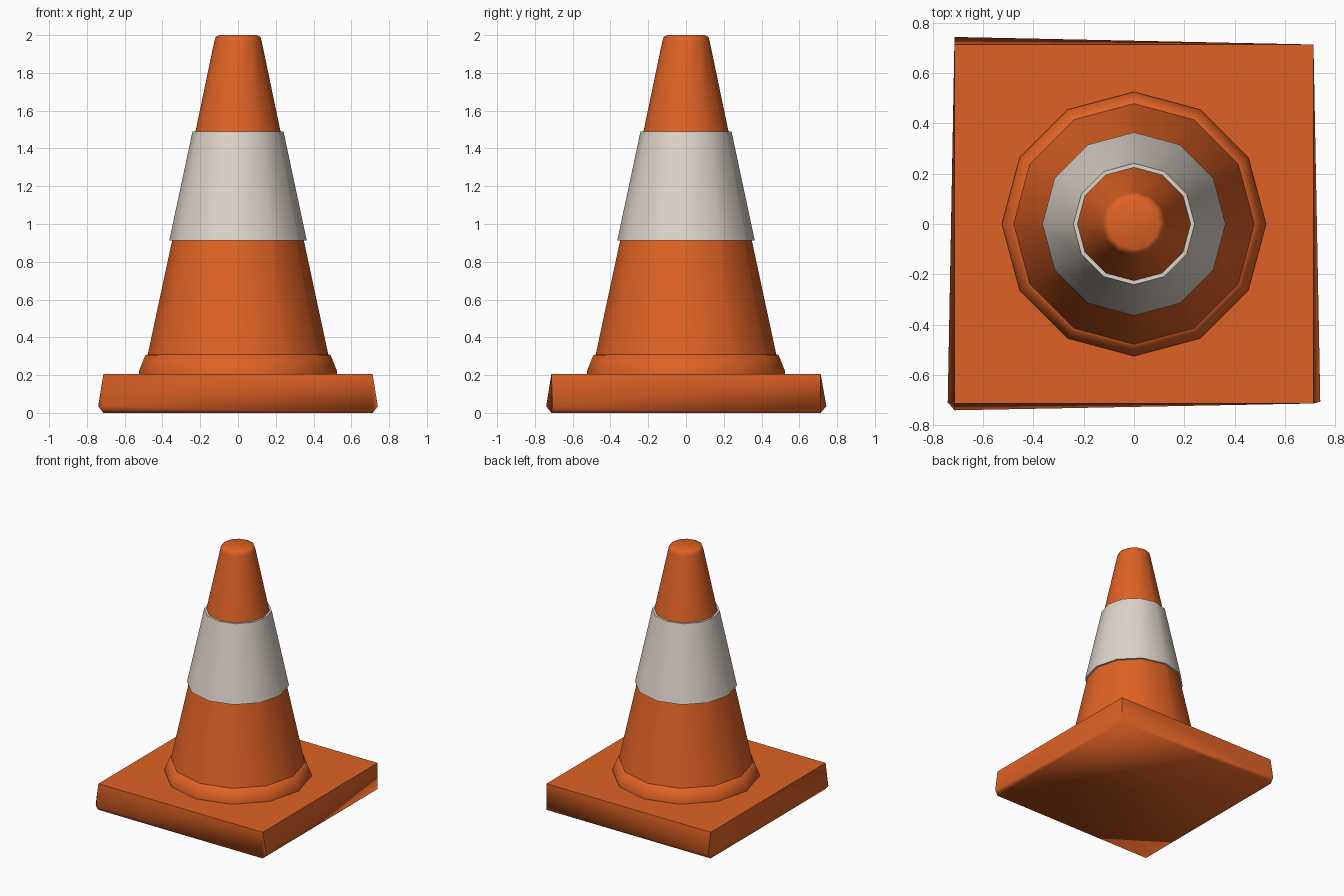
import bpy, bmesh
from math import cos, sin, tau, radians

cube = bpy.data.objects.get("Cube")
if cube:
    bpy.data.objects.remove(cube, do_unlink=True)

SIDES = 12


def make_material(name, colour):
    mat = bpy.data.materials.new(name)
    mat.use_nodes = True
    mat.diffuse_color = colour
    mat.node_tree.nodes["Principled BSDF"].inputs["Base Color"].default_value = colour
    return mat


orange = make_material("orange plastic", (0.74, 0.123, 0.018, 1))
white = make_material("reflective white", (0.73, 0.66, 0.59, 1))


def finish(name, bm, mat, angle):
    bmesh.ops.recalc_face_normals(bm, faces=bm.faces)
    mesh = bpy.data.meshes.new(name)
    bm.to_mesh(mesh)
    bm.free()
    mesh.materials.append(mat)
    obj = bpy.data.objects.new(name, mesh)
    bpy.context.collection.objects.link(obj)
    bpy.ops.object.select_all(action="DESELECT")
    obj.select_set(True)
    bpy.context.view_layer.objects.active = obj
    bpy.ops.object.shade_smooth_by_angle(angle=radians(angle))
    return obj


def lathe(name, profile, mat, angle=50):
    """Turn a (radius, height) profile into a capped twelve-sided solid."""
    bm = bmesh.new()
    rings = [[bm.verts.new((r * cos(tau * i / SIDES), r * sin(tau * i / SIDES), z))
              for i in range(SIDES)] for r, z in profile]
    for low, high in zip(rings, rings[1:]):
        for i in range(SIDES):
            j = (i + 1) % SIDES
            bm.faces.new((low[i], low[j], high[j], high[i]))
    bm.faces.new(rings[0][::-1])
    bm.faces.new(rings[-1])
    return finish(name, bm, mat, angle)


# Square foot: a slab whose worn lower corners flare out unevenly
bm = bmesh.new()
half = 0.713
for x in (-half, half):
    for y in (-half, half):
        for z in (0, 0.205):
            bm.verts.new((x, y, z))
for x, y in ((-half, 0.743), (-0.74, -0.708), (-half, -0.74), (0.74, -0.706)):
    bm.verts.new((x, y, 0.035))
bmesh.ops.convex_hull(bm, input=bm.verts)
bmesh.ops.dissolve_limit(bm, angle_limit=radians(1), verts=bm.verts, edges=bm.edges)
finish("base_slab", bm, orange, 60)

# Sloped collar where the cone meets the foot
lathe("base_collar", [(0.525, 0.2), (0.525, 0.22), (0.49, 0.307), (0.47, 0.31)], orange, 70)

# Tapering body with a softened tip
lathe("cone_body", [(0.48, 0.3), (0.225, 1.49), (0.126, 1.965), (0.119, 1.99), (0.1, 2.0)],
      orange, 60)

# Sleeve standing slightly proud of the body
lathe("reflective_band", [(0.364, 0.912), (0.241, 1.49)], white)
